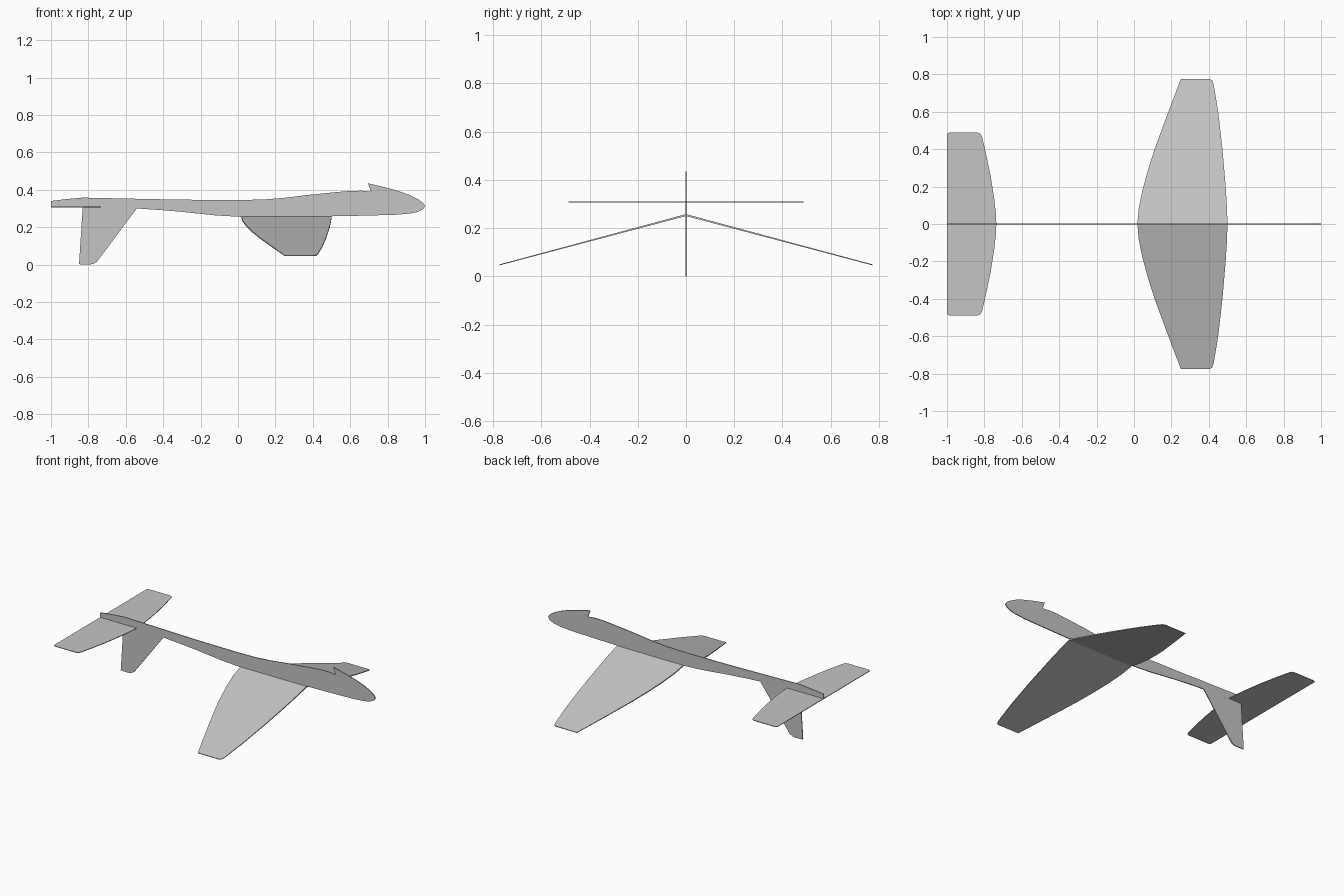
import bpy, bmesh

if "Cube" in bpy.data.objects:
    bpy.data.objects.remove(bpy.data.objects["Cube"])

grey = bpy.data.materials.new("light_grey")
grey.use_nodes = True
colour = (0.56, 0.56, 0.56, 1)
grey.diffuse_color = colour
grey.node_tree.nodes["Principled BSDF"].inputs["Base Color"].default_value = colour


def finish(name, bm):
    bmesh.ops.recalc_face_normals(bm, faces=bm.faces)
    mesh = bpy.data.meshes.new(name)
    bm.to_mesh(mesh)
    bm.free()
    mesh.materials.append(grey)
    obj = bpy.data.objects.new(name, mesh)
    bpy.context.collection.objects.link(obj)
    return obj


def side_plate(name, profile, thickness):
    """Flat sheet standing in the XZ plane, centred on y = 0."""
    bm = bmesh.new()
    face = bm.faces.new([bm.verts.new((x, -thickness / 2, z)) for x, z in profile])
    ext = bmesh.ops.extrude_face_region(bm, geom=[face])
    moved = [v for v in ext["geom"] if isinstance(v, bmesh.types.BMVert)]
    bmesh.ops.translate(bm, verts=moved, vec=(0, thickness, 0))
    return finish(name, bm)


def mirrored_panel(name, outline, root_z, slope, root_thick, tip_thick):
    """Half-span sheet in plan, tapering in thickness, mirrored across y = 0."""
    span = max(y for x, y in outline)
    rings = []
    bm = bmesh.new()
    for sign in (1, -1):
        ring = []
        for x, y in outline:
            half = (root_thick + (tip_thick - root_thick) * y / span) / 2
            ring.append(bm.verts.new((x, y, root_z - slope * y + sign * half)))
        bm.faces.new(ring)
        rings.append(ring)
    top, low = rings
    n = len(outline)
    for i in range(n - 1):  # the root edge stays open for the mirror
        bm.faces.new((top[i], low[i], low[i + 1], top[i + 1]))
    obj = finish(name, bm)
    mod = obj.modifiers.new("mirror", 'MIRROR')
    mod.use_axis = (False, True, False)
    mod.merge_threshold = 0.0005
    return obj


# Fuselage: long flat body with a notched hook above the nose
side_plate("fuselage", [
    (-1, 0.308), (-1, 0.34), (-0.92, 0.35), (-0.83, 0.358), (-0.6, 0.353),
    (-0.3, 0.347), (0, 0.345), (0.14, 0.348), (0.26, 0.358), (0.38, 0.373),
    (0.5, 0.385), (0.6, 0.394), (0.66, 0.395), (0.711, 0.39), (0.695, 0.435),
    (0.78, 0.415), (0.86, 0.393), (0.92, 0.371), (0.965, 0.348), (0.99, 0.33),
    (1, 0.313), (0.99, 0.296), (0.96, 0.281), (0.92, 0.273), (0.84, 0.266),
    (0.6, 0.26), (0.3, 0.255), (0.02, 0.255), (-0.12, 0.263), (-0.3, 0.282),
    (-0.42, 0.292), (-0.54, 0.3), (-0.83, 0.308)], 0.006)

# Fin hanging below the tail
side_plate("fin", [
    (-0.83, 0.31), (-0.54, 0.302), (-0.74, 0.034), (-0.755, 0.015),
    (-0.775, 0.003), (-0.8, 0), (-0.85, 0.002)], 0.006)

# Drooping main wing, root edge last
mirrored_panel("wing", [
    (0.018, 0), (0.025, 0.08), (0.045, 0.18), (0.075, 0.29), (0.11, 0.4),
    (0.165, 0.55), (0.21, 0.67), (0.25, 0.774), (0.405, 0.774), (0.418, 0.768),
    (0.426, 0.745), (0.45, 0.6), (0.473, 0.4), (0.49, 0.2), (0.497, 0.09),
    (0.5, 0)], 0.254, 0.267, 0.008, 0.004)

# Level tailplane, root edge last
mirrored_panel("tailplane", [
    (-1, 0), (-1, 0.48), (-0.99, 0.488), (-0.835, 0.488), (-0.82, 0.482),
    (-0.812, 0.465), (-0.79, 0.37), (-0.767, 0.26), (-0.748, 0.14),
    (-0.738, 0.05), (-0.736, 0)], 0.308, 0, 0.004, 0.004)
